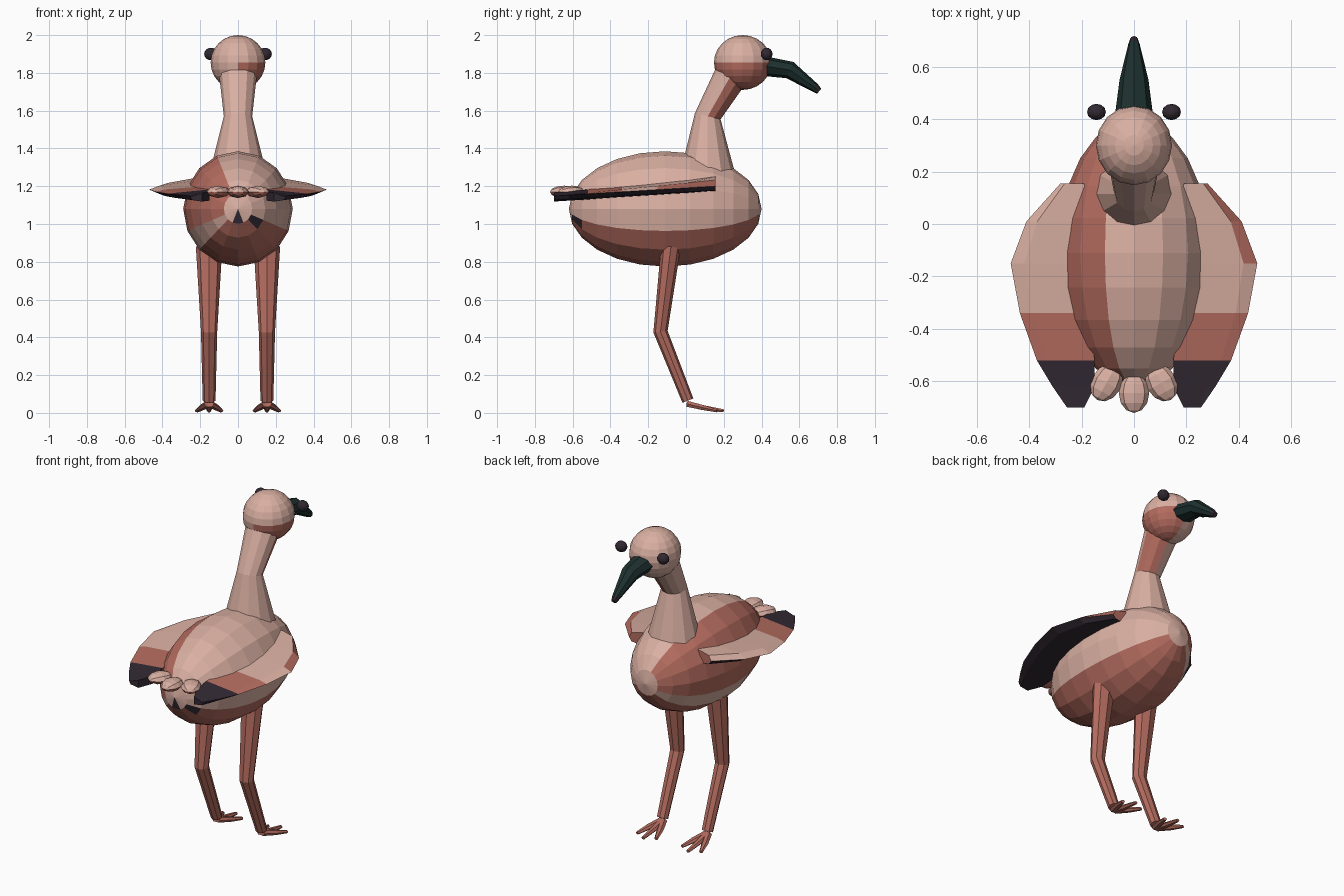
import bpy, bmesh, math
from mathutils import Vector, Matrix

if "Cube" in bpy.data.objects:
    bpy.data.objects.remove(bpy.data.objects["Cube"])

PALE, SALMON, DARK, GREEN = range(4)


def material(name, rgb):
    m = bpy.data.materials.new(name)
    m.use_nodes = True
    m.diffuse_color = (*rgb, 1)
    m.node_tree.nodes["Principled BSDF"].inputs["Base Color"].default_value = (*rgb, 1)
    return m


MATS = [material("pale pink", (0.70, 0.43, 0.36)),
        material("salmon", (0.46, 0.15, 0.115)),
        material("dark plum", (0.032, 0.022, 0.032)),
        material("dark green", (0.012, 0.030, 0.028))]


def finish(bm, name, rule):
    """Turn a bmesh into an object; rule is a colour or a function of a face."""
    bmesh.ops.recalc_face_normals(bm, faces=bm.faces)
    bm.normal_update()
    for f in bm.faces:
        f.material_index = rule(f.calc_center_median(), f.normal) if callable(rule) else rule
    me = bpy.data.meshes.new(name)
    bm.to_mesh(me)
    bm.free()
    for m in MATS:
        me.materials.append(m)
    ob = bpy.data.objects.new(name, me)
    bpy.context.collection.objects.link(ob)
    return ob


def ball(name, centre, radii, rule, segs=16, rings=12, rot=Matrix()):
    bm = bmesh.new()
    mat = Matrix.Translation(centre) @ Matrix.Diagonal((*radii, 1)) @ rot
    bmesh.ops.create_uvsphere(bm, u_segments=segs, v_segments=rings, radius=1, matrix=mat)
    return finish(bm, name, rule)


def loft(name, loops, rule):
    """Skin a list of equally long point loops and cap both ends."""
    bm = bmesh.new()
    rows = [[bm.verts.new(p) for p in loop] for loop in loops]
    n = len(rows[0])
    for a, b in zip(rows, rows[1:]):
        for i in range(n):
            j = (i + 1) % n
            bm.faces.new((a[i], a[j], b[j], b[i]))
    bm.faces.new(rows[0])
    bm.faces.new(rows[-1])
    return finish(bm, name, rule)


def tube(name, path, radii, rule, sides=8):
    """Tapered tube along a path; each radius is (sideways, other way)."""
    pts = [Vector(p) for p in path]
    loops = []
    for i, p in enumerate(pts):
        t = (pts[min(i + 1, len(pts) - 1)] - pts[max(i - 1, 0)]).normalized()
        u = (Vector((1, 0, 0)) - t * t.x).normalized()
        v = t.cross(u)
        ru, rv = radii[i]
        angles = [math.tau * k / sides for k in range(sides)]
        loops.append([p + u * ru * math.cos(a) + v * rv * math.sin(a) for a in angles])
    return loft(name, loops, rule)


# Body: egg with its poles front and back, patched by sector
BODY = Vector((0, -0.11, 1.08))


def body_rule(c, n):
    d = c - BODY
    phi = math.degrees(math.atan2(d.z, d.x))
    r = math.hypot(d.x, d.z)
    if d.y < 0 and r < 0.08:
        return DARK if -113 < phi < -67 else PALE
    if d.y < 0 and r < 0.13 and -45 < phi < -22:
        return DARK
    if d.y > 0 and r < 0.08:
        return PALE
    if -135 < phi < -22 or phi > 112 or phi < -157:
        return SALMON
    return PALE


ball("body", BODY, (0.29, 0.51, 0.305), body_rule, rot=Matrix.Rotation(math.pi / 2, 4, "X"))

# Neck
tube("neck", [(0, 0.115, 1.25), (0, 0.115, 1.57), (0, 0.24, 1.79)],
     [(0.155, 0.15), (0.075, 0.07), (0.10, 0.09)],
     lambda c, n: SALMON if c.z > 1.6 and n.x > 0.02 and n.y > -0.15 else PALE, 12)

# Head and eyes
HEAD = Vector((0, 0.30, 1.855))
ball("head", HEAD, (0.145, 0.152, 0.145),
     lambda c, n: SALMON if c.z < HEAD.z and c.x > 0 else PALE)

# Beak with a dark tip
tube("beak", [(0, 0.42, 1.835), (0, 0.55, 1.815), (0, 0.685, 1.72), (0, 0.705, 1.703)],
     [(0.072, 0.052), (0.055, 0.047), (0.022, 0.024), (0.015, 0.017)],
     lambda c, n: DARK if c.y > 0.685 else GREEN)

# Tail feathers
for name, x, y, turn in (("left", 0.105, -0.605, 0.5), ("middle", 0, -0.645, 0),
                         ("right", -0.105, -0.605, -0.5)):
    feather = ball(name + "_tail_feather", (0, 0, 0), (0.058, 0.075, 0.033),
                   lambda c, n: PALE if n.z > 0.2 else SALMON, 8, 6,
                   Matrix.Rotation(math.pi / 2, 4, "X"))
    feather.location = (x, y, 1.17)
    feather.rotation_euler.z = turn

# Wing stations: y, inner x, outer x
WING = [(0.155, 0.19, 0.28), (0.01, 0.18, 0.41), (-0.15, 0.18, 0.47), (-0.34, 0.17, 0.435),
        (-0.52, 0.15, 0.37), (-0.62, 0.15, 0.31), (-0.70, 0.19, 0.255)]


def wing_rule(c, n):
    if n.z < -0.1 or c.y < -0.52:
        return DARK
    if c.y < -0.34 or n.y > 0.9:
        return SALMON
    edge = c.x > 0.32 and n.x > 0.3 and c.y > -0.16
    return SALMON if edge else PALE


def wing_section(s, y, a, b):
    top = 1.25 + 0.10 * (y - 0.15)
    low = 1.17 + 0.06 * (y - 0.15)
    ridge = a + (b - a) * 0.82
    return [(s * a, y, top), (s * ridge, y, top - 0.018), (s * b, y, low + 0.03),
            (s * ridge, y, low + 0.008), (s * a, y, low)]


for side, s in (("left", 1), ("right", -1)):
    ball(side + "_eye", (s * 0.143, 0.427, 1.90), (0.036, 0.031, 0.033), DARK, 12, 8)
    loft(side + "_wing", [wing_section(s, *row) for row in WING], wing_rule)
    # Legs bend back at the knee
    x = s * 0.153
    tube(side + "_leg", [(x, -0.08, 0.88), (x, -0.135, 0.43), (x, 0.01, 0.065)],
         [(0.07, 0.052), (0.043, 0.038), (0.034, 0.031)], SALMON)
    # Toes fan forward
    for toe, dx, reach in (("inner", -0.065, 0.165), ("middle", 0, 0.2), ("outer", 0.065, 0.165)):
        tube(f"{side}_{toe}_toe",
             [(x + dx * 0.1, 0.01, 0.047), (x + dx * 0.6, 0.09, 0.028), (x + dx, reach, 0.011)],
             [(0.021, 0.018), (0.02, 0.015), (0.011, 0.009)], SALMON, 6)
